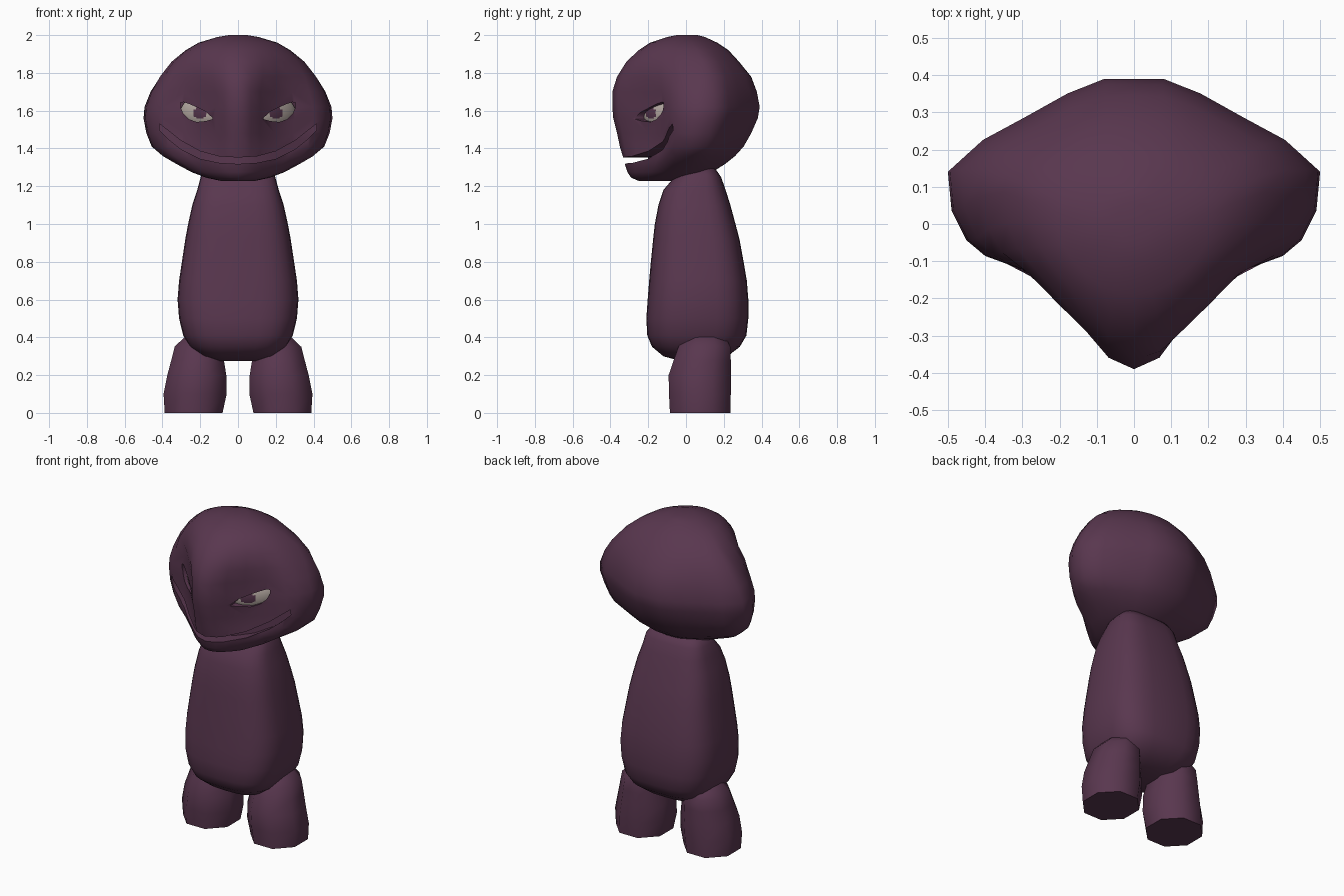
import bpy, bmesh, math
from mathutils import Matrix

if "Cube" in bpy.data.objects:
    bpy.data.objects.remove(bpy.data.objects["Cube"])


def material(name, rgb):
    m = bpy.data.materials.new(name)
    m.diffuse_color = (*rgb, 1)
    m.use_nodes = True
    m.node_tree.nodes["Principled BSDF"].inputs["Base Color"].default_value = m.diffuse_color
    return m


PLUM = material("plum skin", (0.100, 0.038, 0.078))
IVORY = material("eye ivory", (0.50, 0.43, 0.39))


def loft(name, rings, mat=PLUM):
    """Skin a stack of equal-length closed rings and cap both ends."""
    bm = bmesh.new()
    loops = [[bm.verts.new(p) for p in r] for r in rings]
    n = len(loops[0])
    for a, b in zip(loops, loops[1:]):
        for i in range(n):
            j = (i + 1) % n
            bm.faces.new((a[i], a[j], b[j], b[i]))
    bm.faces.new(loops[0])
    bm.faces.new(loops[-1])
    bmesh.ops.recalc_face_normals(bm, faces=bm.faces)
    return finish(name, bm, mat)


def finish(name, bm, *mats):
    me = bpy.data.meshes.new(name)
    bm.to_mesh(me)
    bm.free()
    ob = bpy.data.objects.new(name, me)
    bpy.context.collection.objects.link(ob)
    for m in mats:
        me.materials.append(m)
    return ob


def activate(ob):
    bpy.ops.object.select_all(action='DESELECT')
    ob.select_set(True)
    bpy.context.view_layer.objects.active = ob


def smooth(ob, angle):
    activate(ob)
    bpy.ops.object.shade_smooth_by_angle(angle=math.radians(angle))


def carve(ob, cutter):
    cutter.hide_render = True
    activate(ob)
    mod = ob.modifiers.new("carve", 'BOOLEAN')
    mod.operation, mod.solver, mod.object = 'DIFFERENCE', 'EXACT', cutter
    bpy.ops.object.modifier_apply(modifier=mod.name)
    bpy.data.objects.remove(cutter)


def slot(name, stations, side=1):
    """Front-facing cutter from (x, low z, high z, inner y) stations."""
    return loft(name, [[(side * x, -0.7, lo), (side * x, -0.7, hi),
                        (side * x, y, hi), (side * x, y, lo)]
                       for x, lo, hi, y in stations])


# Head: kite-shaped plan with a narrow snout, rounder towards crown and chin
KITE = [(0, 1), (.16, 1), (.36, .84), (.6, .57), (.82, .33), (1, 0), (.98, -.2),
        (.9, -.35), (.8, -.43), (.6, -.5), (.4, -.66), (.24, -.81), (.14, -.94), (0, -1)]
HEAD = [  # z, half width, front y, back y, y of widest point
    (1.228, .09, -.25, -.06, -.15), (1.245, .17, -.29, .04, -.10),
    (1.275, .25, -.31, .14, -.04), (1.32, .335, -.325, .21, .02),
    (1.36, .405, -.335, .26, .06), (1.41, .46, -.35, .305, .10),
    (1.48, .485, -.365, .345, .12), (1.56, .50, -.385, .38, .14),
    (1.62, .495, -.39, .39, .145), (1.70, .465, -.39, .375, .14),
    (1.78, .42, -.365, .345, .12), (1.86, .355, -.315, .28, .09),
    (1.92, .28, -.25, .225, .05), (1.96, .21, -.19, .165, .02),
    (1.99, .11, -.10, .10, 0), (2.0, .05, -.05, .06, 0)]


def head_ring(z, w, front, back, mid):
    t = .85 * min(1, max(0, (z - 1.68) / .26)) + .75 * max(0, (1.44 - z) / .21)
    half = []
    for i, (u, v) in enumerate(KITE):
        a = math.pi * (.5 - i / (len(KITE) - 1))
        u += t * (math.cos(a) - u)
        v += t * (math.sin(a) - v)
        half.append((u * w, mid + v * (back - mid if v > 0 else mid - front), z))
    return half + [(-x, y, z) for x, y, z in half[-2:0:-1]]


head = loft("head", [head_ring(*h) for h in HEAD])

# Mouth: wide upturned slit
SMILE = [(0, 1.318, 1.352, -.20), (.1, 1.324, 1.358, -.18), (.2, 1.345, 1.385, -.12),
         (.3, 1.395, 1.44, -.07), (.37, 1.45, 1.495, -.03), (.415, 1.495, 1.53, -.02)]
carve(head, slot("mouth_cutter", [(-x, a, b, y) for x, a, b, y in SMILE[:0:-1]] + SMILE))

# Eyes: slanted almond sockets with a flattened eyeball behind each
ALMOND = [(.135, 1.555, 1.562, -.20), (.17, 1.545, 1.594, -.15), (.22, 1.54, 1.619, -.10),
          (.26, 1.555, 1.636, -.06), (.288, 1.582, 1.645, -.04), (.305, 1.618, 1.643, -.03)]
for side, label in ((1, "left"), (-1, "right")):
    carve(head, slot("socket_cutter", ALMOND, side))
    bm = bmesh.new()
    bmesh.ops.create_uvsphere(bm, u_segments=48, v_segments=32, radius=1)
    bm.transform(Matrix.Translation((.20 * side, -.125, 1.59))
                 @ Matrix.Rotation(side * math.pi / 4, 4, 'Z')
                 @ Matrix.Diagonal((.14, .05, .085, 1)))
    for f in bm.faces:  # round iris on the front of the eyeball
        c = f.calc_center_median()
        if f.normal.y < .3 and math.hypot(c.x - .2 * side, c.z - 1.588) < .034:
            f.material_index = 1
    smooth(finish(label + "_eye", bm, IVORY, PLUM), 60)
smooth(head, 60)


def oval(z, cx, rx, front, back, n, power=1.0, turn=0.0):
    """Ring with squarer corners as power drops below 1."""
    cy, ry = (front + back) / 2, (back - front) / 2
    pts = []
    for i in range(n):
        a = 2 * math.pi * (i + turn) / n
        c, s = math.cos(a), math.sin(a)
        pts.append((cx + rx * math.copysign(abs(c) ** power, c),
                    cy + ry * math.copysign(abs(s) ** power, s), z))
    return pts


# Body: pear-shaped, rounded-square trunk tapering up into the head
BODY = [  # z, half width, front y, back y
    (.275, .10, -.03, .12), (.30, .19, -.12, .22), (.35, .255, -.18, .285),
    (.41, .29, -.205, .32), (.50, .312, -.21, .33), (.60, .32, -.203, .33),
    (.70, .312, -.195, .322), (.80, .297, -.186, .305), (.92, .279, -.174, .283),
    (1.0, .264, -.165, .262), (1.1, .242, -.146, .235), (1.18, .216, -.12, .21),
    (1.25, .197, -.06, .185), (1.30, .16, -.02, .15)]
smooth(loft("body", [oval(z, 0, w, f, b, 28, .64) for z, w, f, b in BODY]), 60)

# Legs: stubby eight-sided, flat-soled
LEG = [  # z, inner x, outer x, front y, back y
    (0, .082, .388, -.085, .235), (.1, .06, .394, -.09, .237), (.2, .062, .374, -.092, .237),
    (.28, .075, .353, -.065, .237), (.35, .085, .335, -.04, .235),
    (.40, .09, .285, -.01, .21), (.43, .11, .22, .03, .17)]
GROW = 1 / math.cos(math.pi / 8)
for side, label in ((1, "left"), (-1, "right")):
    rings = []
    for z, a, b, f, k in LEG:
        mid, half = (f + k) / 2, (k - f) / 2 * GROW
        rings.append(oval(z, side * (a + b) / 2, (b - a) / 2 * GROW,
                          mid - half, mid + half, 8, 1, .5))
    smooth(loft(label + "_leg", rings), 60)
